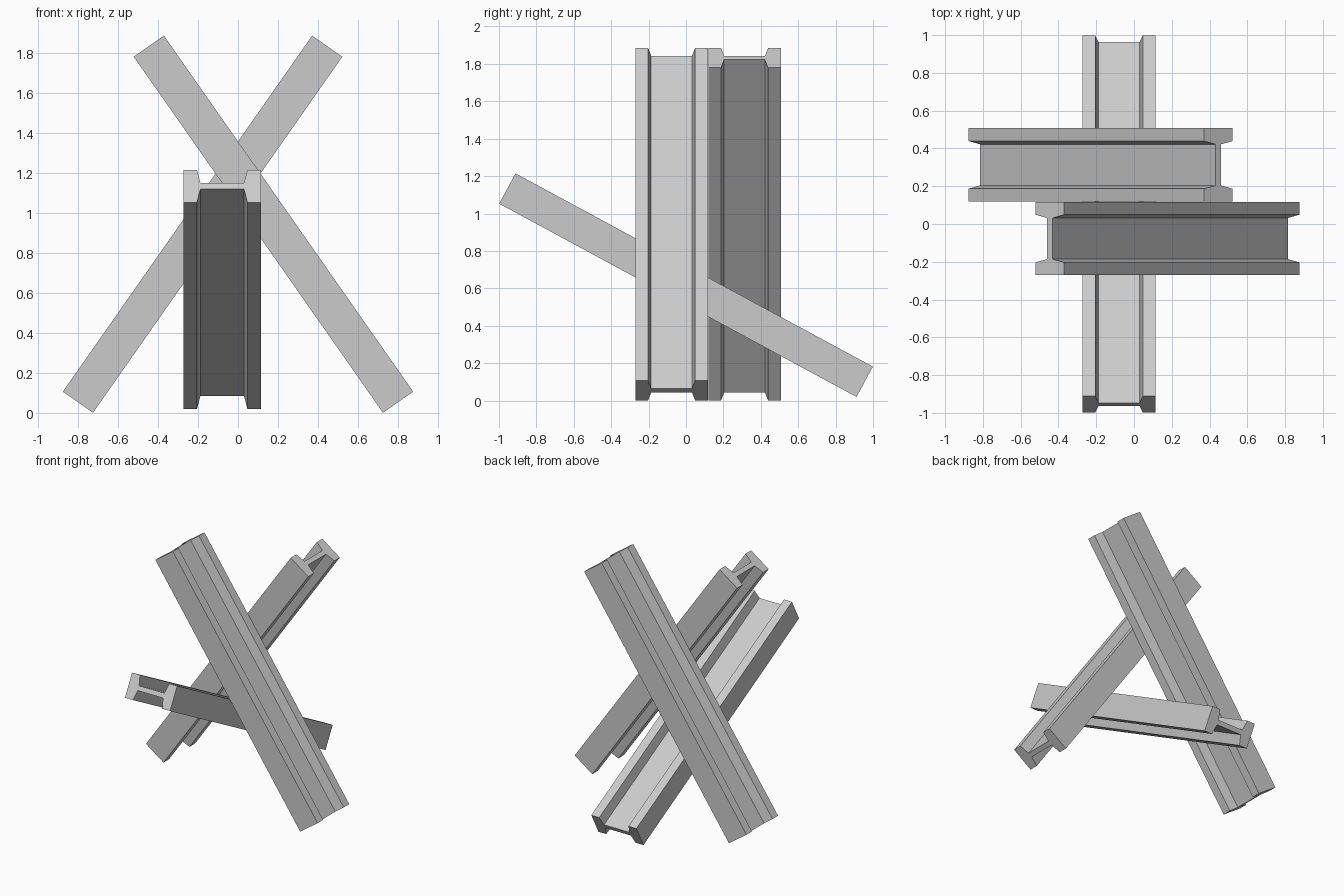
import bpy, bmesh
from math import radians, cos, sin
from mathutils import Vector

if "Cube" in bpy.data.objects:
    bpy.data.objects.remove(bpy.data.objects["Cube"])

LENGTH, HALF_W, HALF_D = 2.172, 0.194, 0.092
TIP, ROOT, WEB = 0.126, 0.109, 0.018   # inner flange edge, flange root, half web

# I-beam cross-section (u across the flanges, v along flange depth)
half = [(-HALF_W, -HALF_D), (-TIP, -HALF_D), (-ROOT, -WEB),
        (ROOT, -WEB), (TIP, -HALF_D), (HALF_W, -HALF_D)]
PROFILE = half + [(-u, -v) for u, v in half]


def beam(name, center, direction, across):
    """Extrude the I profile along direction, with flanges spread along across."""
    d, w = Vector(direction).normalized(), Vector(across)
    n = d.cross(w)
    bm = bmesh.new()
    start = Vector(center) - d * LENGTH / 2
    face = bm.faces.new([bm.verts.new(start + w * u + n * v) for u, v in PROFILE])
    ext = bmesh.ops.extrude_face_region(bm, geom=[face], use_keep_orig=True)
    verts = [g for g in ext["geom"] if isinstance(g, bmesh.types.BMVert)]
    bmesh.ops.translate(bm, vec=d * LENGTH, verts=verts)
    bmesh.ops.recalc_face_normals(bm, faces=bm.faces)
    mesh = bpy.data.meshes.new(name)
    bm.to_mesh(mesh)
    bm.free()
    obj = bpy.data.objects.new(name, mesh)
    bpy.context.collection.objects.link(obj)


# Two steep beams crossing in the front view, one behind the other
a = radians(55)
beam("front_beam", (0.177, -0.077, 0.943), (-cos(a), 0, sin(a)), (0, 1, 0))
beam("rear_beam", (-0.177, 0.313, 0.943), (cos(a), 0, sin(a)), (0, 1, 0))

# Shallow beam running front to back
b = radians(28.4)
beam("cross_beam", (-0.079, 0, 0.617), (0, -cos(b), sin(b)), (1, 0, 0))
